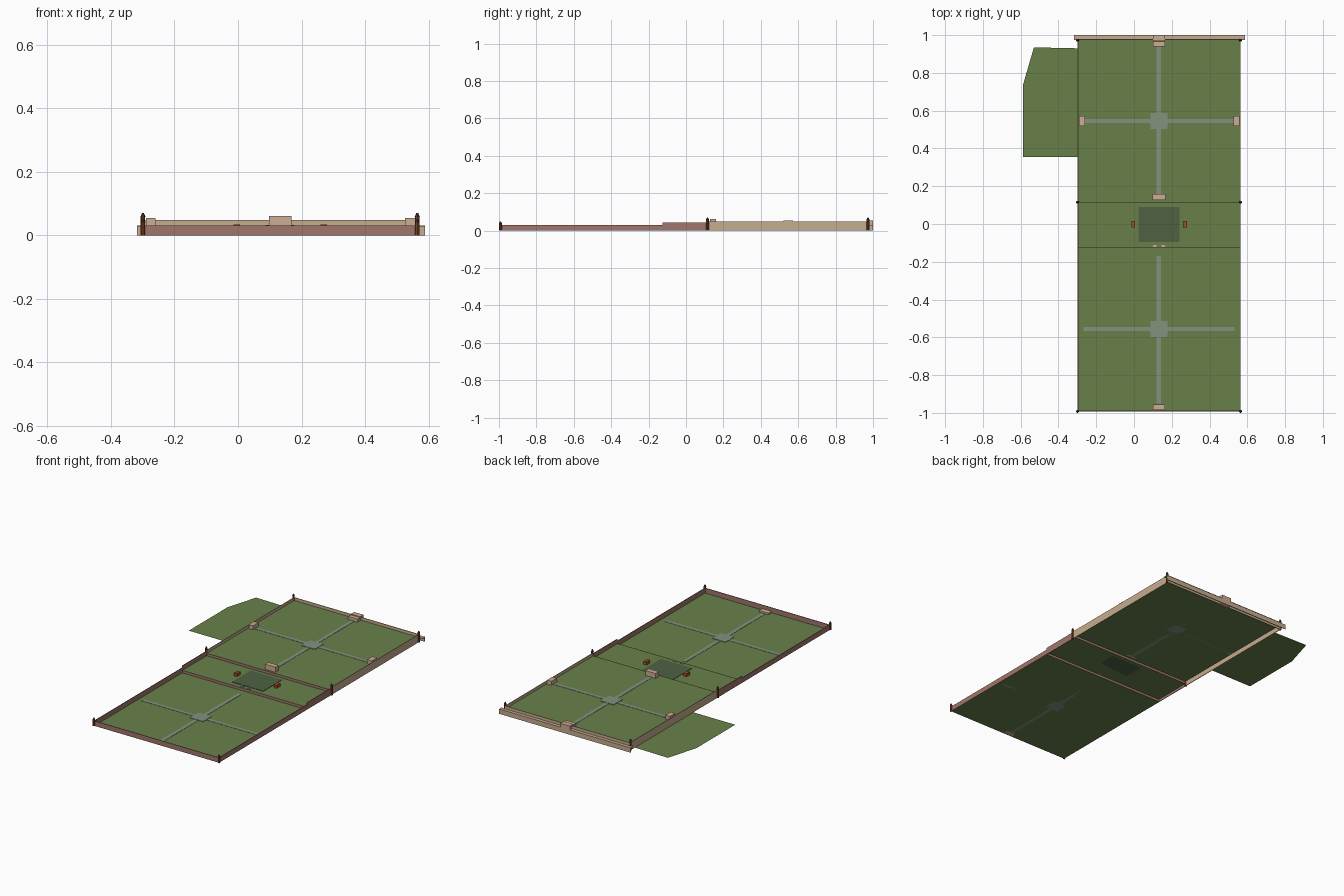
import bpy, bmesh, math

if "Cube" in bpy.data.objects:
    bpy.data.objects.remove(bpy.data.objects["Cube"])


def mat(name, r, g, b):
    m = bpy.data.materials.new(name)
    lin = [((c / 255 + 0.055) / 1.055) ** 2.4 for c in (r, g, b)]
    m.diffuse_color = (*lin, 1)
    m.use_nodes = True
    m.node_tree.nodes["Principled BSDF"].inputs["Base Color"].default_value = m.diffuse_color
    return m


GRASS = mat("grass_green", 104, 128, 74)
PATH = mat("path_grey", 130, 146, 126)
PATIO = mat("patio_dark_green", 78, 97, 66)
BRICK = mat("mauve_brick", 160, 118, 108)
STONE = mat("tan_stone", 198, 172, 142)
BENCH = mat("bench_stone", 204, 174, 146)
RED = mat("red_clay", 165, 75, 45)
WOOD = mat("post_brown", 125, 65, 38)
CAP = mat("cap_dark", 70, 58, 48)


def finish(bm, name, m):
    me = bpy.data.meshes.new(name)
    bm.to_mesh(me)
    bm.free()
    me.materials.append(m)
    ob = bpy.data.objects.new(name, me)
    bpy.context.collection.objects.link(ob)
    return ob


def box(name, m, x0, x1, y0, y1, z0, z1):
    bm = bmesh.new()
    bmesh.ops.create_cube(bm, size=1)
    for v in bm.verts:
        v.co = (x1 if v.co.x > 0 else x0, y1 if v.co.y > 0 else y0,
                z1 if v.co.z > 0 else z0)
    return finish(bm, name, m)


def sheet(name, m, pts, z):
    bm = bmesh.new()
    bm.faces.new([bm.verts.new((x, y, z)) for x, y in pts])
    bmesh.ops.recalc_face_normals(bm, faces=bm.faces)
    for f in bm.faces:
        if f.normal.z < 0:
            f.normal_flip()
    return finish(bm, name, m)


def post(name, x, y, top):
    # octagonal shaft with a pointed cap
    for part, m, r1, r2, z0, z1 in (("shaft", WOOD, .007, .007, 0, top - .012),
                                    ("cap", CAP, .008, .003, top - .012, top)):
        bm = bmesh.new()
        bmesh.ops.create_cone(bm, cap_ends=True, segments=8, radius1=r1, radius2=r2, depth=z1 - z0)
        bmesh.ops.translate(bm, verts=bm.verts, vec=(x, y, (z0 + z1) / 2))
        finish(bm, f"{name}_{part}", m)


L, R = -0.295, 0.56          # lawn sides
Y0, Y1, Y2, Y3 = -0.988, -0.125, 0.115, 0.975
T = 0.004                    # wall thickness

# three stepped lawns with their side walls
for name, a, b, z, top, m in (("front", Y0, Y1, 0.0, .031, BRICK),
                              ("middle", Y1, Y2, .015, .043, BRICK),
                              ("back", Y2, Y3, .03, .048, STONE)):
    sheet(f"{name}_lawn", GRASS, [(L, a), (R, a), (R, b), (L, b)], z)
    box(f"{name}_wall_left", m, L - T, L, a, b, 0, top)
    box(f"{name}_wall_right", m, R, R + T, a, b, 0, top)

# cross walls
box("front_wall", BRICK, L - T, R + T, Y0 - T, Y0, 0, .031)
box("lower_retaining_wall", BRICK, L, R, Y1 - .002, Y1, 0, .0155)
box("upper_retaining_wall", BRICK, L, R, Y2 - .002, Y2, .015, .0305)
box("back_wall", STONE, L - T, R + T, Y3, Y3 + T, 0, .048)

# outer terrace behind the back wall, hollow underneath
box("terrace_face", STONE, -.318, .588, .997, 1.0, 0, .03)
box("terrace_top", STONE, -.318, .588, Y3, 1.0, .027, .03)

# side lawn at ground level
sheet("side_lawn", GRASS, [(L, .355), (-.588, .355), (-.588, .735), (-.53, .935), (L, .93)], 0)

# path crosses
for name, cy, z, y0, y1 in (("front", -.555, 0, -.95, -.17), ("back", .545, .03, .14, .955)):
    box(f"{name}_path_long", PATH, .12, .144, y0, y1, z, z + .0015)
    box(f"{name}_path_cross", PATH, -.268, .532, cy - .011, cy + .011, z, z + .0015)
    box(f"{name}_path_centre", PATH, .087, .177, cy - .042, cy + .042, z, z + .003)

# middle patio and clay planters
box("patio", PATIO, .025, .24, -.095, .09, .015, .017)
for i, x in enumerate((-.004, .27)):
    box(f"planter_{i}", RED, x - .01, x + .01, -.018, .016, .015, .034)

# benches and steps
box("front_step", BENCH, .1, .165, -.985, -.955, 0, .01)
box("middle_bench", BENCH, .097, .168, .128, .16, .03, .061)
box("back_bench", BENCH, .1, .165, .94, .965, .03, .05)
box("back_buttress", BENCH, .1, .165, .968, 1.0, .0, .054)
box("left_bench", BENCH, -.29, -.26, .52, .572, .03, .055)
box("right_bench", BENCH, .526, .558, .52, .572, .03, .055)
for i, x in enumerate((.11, .155)):
    box(f"step_stone_{i}", BENCH, x - .009, x + .009, -.121, -.112, .015, .019)

# corner and middle posts
for side, x in (("left", L - .004), ("right", R + .004)):
    for name, y, top in (("front", -.992, .05), ("middle", Y2, .07), ("back", .973, .07)):
        post(f"{name}_{side}_post", x, y, top)
